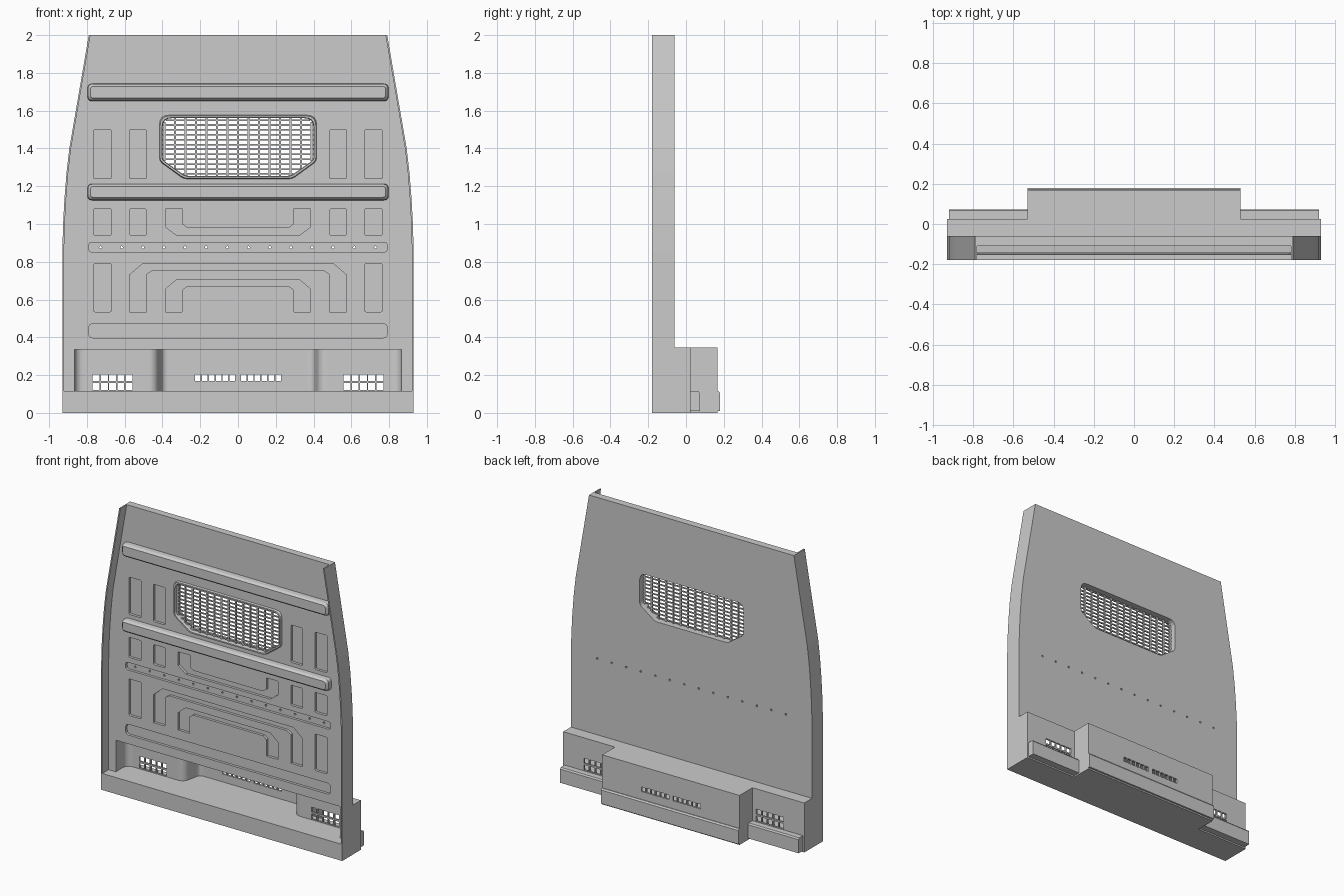
import bpy, bmesh
from math import cos, sin, pi
from mathutils import Vector

if "Cube" in bpy.data.objects:
    bpy.data.objects.remove(bpy.data.objects["Cube"])


def loft(bm, loops):
    """Closed solid through equal-length loops of 3D points."""
    rings = [[bm.verts.new(p) for p in lp] for lp in loops]
    n = len(rings[0])
    for a, b in zip(rings, rings[1:]):
        for i in range(n):
            bm.faces.new((a[i], a[(i + 1) % n], b[(i + 1) % n], b[i]))
    bm.faces.new(rings[0])
    bm.faces.new(rings[-1][::-1])


def xz(pts, y):
    return [(p[0], y, p[1]) for p in pts]


def xy(pts, z):
    return [(p[0], p[1], z) for p in pts]


def box(bm, x0, x1, y0, y1, z0, z1):
    r = [(x0, z0), (x1, z0), (x1, z1), (x0, z1)]
    loft(bm, [xz(r, y0), xz(r, y1)])


def fillet(pts, radius, seg=4):
    out, n = [], len(pts)
    for i, p in enumerate(pts):
        r = radius[i] if isinstance(radius, list) else radius
        p = Vector(p)
        a = p + (Vector(pts[i - 1]) - p).normalized() * r
        b = p + (Vector(pts[(i + 1) % n]) - p).normalized() * r
        if r == 0:
            out.append(p)
            continue
        for k in range(seg + 1):
            t = k / seg
            out.append(a * (1 - t) ** 2 + p * 2 * t * (1 - t) + b * t * t)
    return out


def rect(x0, x1, z0, z1, r=0.01):
    return fillet([(x0, z0), (x1, z0), (x1, z1), (x0, z1)], r)


def sym(half):
    return half + [(-x, z) for x, z in reversed(half)]


def make(name, bm):
    bmesh.ops.recalc_face_normals(bm, faces=bm.faces)
    me = bpy.data.meshes.new(name)
    bm.to_mesh(me)
    bm.free()
    ob = bpy.data.objects.new(name, me)
    bpy.context.collection.objects.link(ob)
    return ob


def cut(ob, bm):
    c = make("cutter", bm)
    c.hide_render = True
    m = ob.modifiers.new("cut", 'BOOLEAN')
    m.operation, m.solver, m.object = 'DIFFERENCE', 'EXACT', c
    bpy.context.view_layer.objects.active = ob
    bpy.ops.object.modifier_apply(modifier=m.name)
    bpy.data.objects.remove(c)


FRONT, BACK = -0.11, -0.06
SIDE = [(0.93, 0.335), (0.93, 0.85), (0.926, 1.0), (0.919, 1.13), (0.908, 1.27),
        (0.893, 1.4), (0.79, 2.0)]

# Main panel
bm = bmesh.new()
outline = sym(SIDE)
loft(bm, [xz(outline, FRONT), xz(outline, BACK)])
panel = make("main_panel", bm)

# Pressed recesses
shapes = [rect(-0.79, 0.79, 0.85, 0.903, 0.02), rect(-0.79, 0.79, 0.397, 0.472, 0.025)]
for x0, x1, z0, z1 in [(0.485, 0.575, 1.24, 1.5), (0.67, 0.765, 1.24, 1.5),
                       (0.485, 0.575, 0.94, 1.08), (0.67, 0.765, 0.94, 1.08),
                       (0.67, 0.765, 0.535, 0.79)]:
    shapes += [rect(x0, x1, z0, z1), rect(-x1, -x0, z0, z1)]
shapes += [
    sym([(0.27, 0.98), (0.295, 1.0), (0.295, 1.08), (0.385, 1.08), (0.385, 0.985), (0.325, 0.94)]),
    sym([(0.455, 0.755), (0.485, 0.735), (0.485, 0.535), (0.575, 0.535), (0.575, 0.73), (0.505, 0.79)]),
    sym([(0.27, 0.67), (0.297, 0.65), (0.297, 0.535), (0.385, 0.535), (0.385, 0.655), (0.325, 0.705)])]
bm = bmesh.new()
for s in shapes:
    loft(bm, [xz(s, FRONT - 0.02), xz(s, FRONT + 0.018)])
cut(panel, bm)

# Window opening and bolt holes
def window(g):
    return fillet([(-0.40 - g, 1.56 + g), (-0.40 - g, 1.34 - g * 0.5), (-0.28 - g * 0.5, 1.255 - g),
                   (0.28 + g * 0.5, 1.255 - g), (0.40 + g, 1.34 - g * 0.5), (0.40 + g, 1.56 + g)],
                  [0.05, 0.02, 0.02, 0.02, 0.02, 0.05])

bm = bmesh.new()
loft(bm, [xz(window(0), -0.2), xz(window(0), 0.0)])
for i in range(14):
    cx = -0.728 + i * 0.112
    c = [(cx + 0.007 * cos(k * pi / 5), 0.876 + 0.007 * sin(k * pi / 5)) for k in range(10)]
    loft(bm, [xz(c, -0.2), xz(c, 0.0)])
cut(panel, bm)

# Window rim
bm = bmesh.new()
loops = [xz(window(0.016), FRONT), xz(window(0.012), FRONT - 0.014),
         xz(window(0.003), FRONT - 0.014), xz(window(0), FRONT)]
rings = [[bm.verts.new(p) for p in lp] for lp in loops]
n = len(rings[0])
for j in range(4):
    a, b = rings[j], rings[(j + 1) % 4]
    for i in range(n):
        bm.faces.new((a[i], a[(i + 1) % n], b[(i + 1) % n], b[i]))
make("window_rim", bm)

# Window mesh grille, trimmed to the chamfered opening
bm = bmesh.new()
for i in range(15):
    x = -0.39 + 0.78 * i / 14
    z0 = 1.255 + max(0, abs(x) - 0.28) / 0.12 * 0.085
    box(bm, x - 0.005, x + 0.005, -0.106, -0.096, z0, 1.56 - (0.02 if abs(x) > 0.38 else 0))
for i in range(12):
    z = 1.265 + 0.285 * i / 11
    w = 0.40 - max(0, 1.34 - z) / 0.085 * 0.12 - (0.02 if z > 1.545 else 0)
    box(bm, -w, w, -0.105, -0.097, z - 0.004, z + 0.004)
make("window_grille", bm)

# Raised horizontal ribs
for name, z0, z1 in [("upper_rib", 1.65, 1.743), ("middle_rib", 1.125, 1.213)]:
    bm = bmesh.new()
    loft(bm, [xz(rect(-0.797, 0.797, z0, z1, 0.025), FRONT + 0.005),
              xz(rect(-0.795, 0.795, z0 + 0.003, z1 - 0.003, 0.025), -0.14),
              xz(rect(-0.782, 0.782, z0 + 0.016, z1 - 0.014, 0.018), -0.155)])
    make(name, bm)

# Side flanges
for s, name in [(-1, "left_flange"), (1, "right_flange")]:
    prof = [(0.93, 0.0)] + SIDE[1:]
    strip = [(s * x, z) for x, z in prof] + [(s * (x - 0.009), z) for x, z in reversed(prof)]
    bm = bmesh.new()
    loft(bm, [xz(strip, -0.18), xz(strip, BACK)])
    make(name, bm)

# Base sill with rear skirt
def plan(front, w, side, mid):
    return [(-w, front), (w, front), (w, side), (0.53, side), (0.53, mid),
            (-0.53, mid), (-0.53, side), (-w, side)]

bm = bmesh.new()
p = plan(-0.18, 0.93, 0.025, 0.167)
loft(bm, [xy(p, 0), xy(p, 0.115)])
make("base_sill", bm)
bm = bmesh.new()
p, q = plan(-0.05, 0.92, 0.073, 0.18), plan(-0.05, 0.92, 0.066, 0.172)
loft(bm, [xy(p, 0.01), xy(p, 0.105), xy(q, 0.115)])
make("rear_skirt", bm)

# Base housing, hollowed from the front with rounded inner corners
bm = bmesh.new()
p = plan(FRONT, 0.93, 0.025, 0.167)
loft(bm, [xy(p, 0.115), xy(p, 0.345)])
housing = make("base_housing", bm)
bm = bmesh.new()
inner = fillet([(-0.865, -0.3), (0.865, -0.3), (0.865, 0.012), (0.43, 0.012), (0.40, 0.153),
                (-0.40, 0.153), (-0.43, 0.012), (-0.865, 0.012)],
               [0, 0, 0.05, 0.045, 0.03, 0.03, 0.045, 0.05], 8)
loft(bm, [xy(inner, 0.1), xy(inner, 0.335)])
cut(housing, bm)

# Ventilation slots
bm = bmesh.new()
for s in (-1, 1):
    for i in range(5):
        x = s * (0.577 + i * 0.0435)
        for z0, z1 in [(0.12, 0.157), (0.168, 0.203)]:
            box(bm, x - 0.018, x + 0.018, -0.02, 0.06, z0, z1)
    for i in range(6):
        x = s * (0.03 + i * 0.0365)
        box(bm, x - 0.0145, x + 0.0145, 0.1, 0.2, 0.17, 0.203)
cut(housing, bm)
